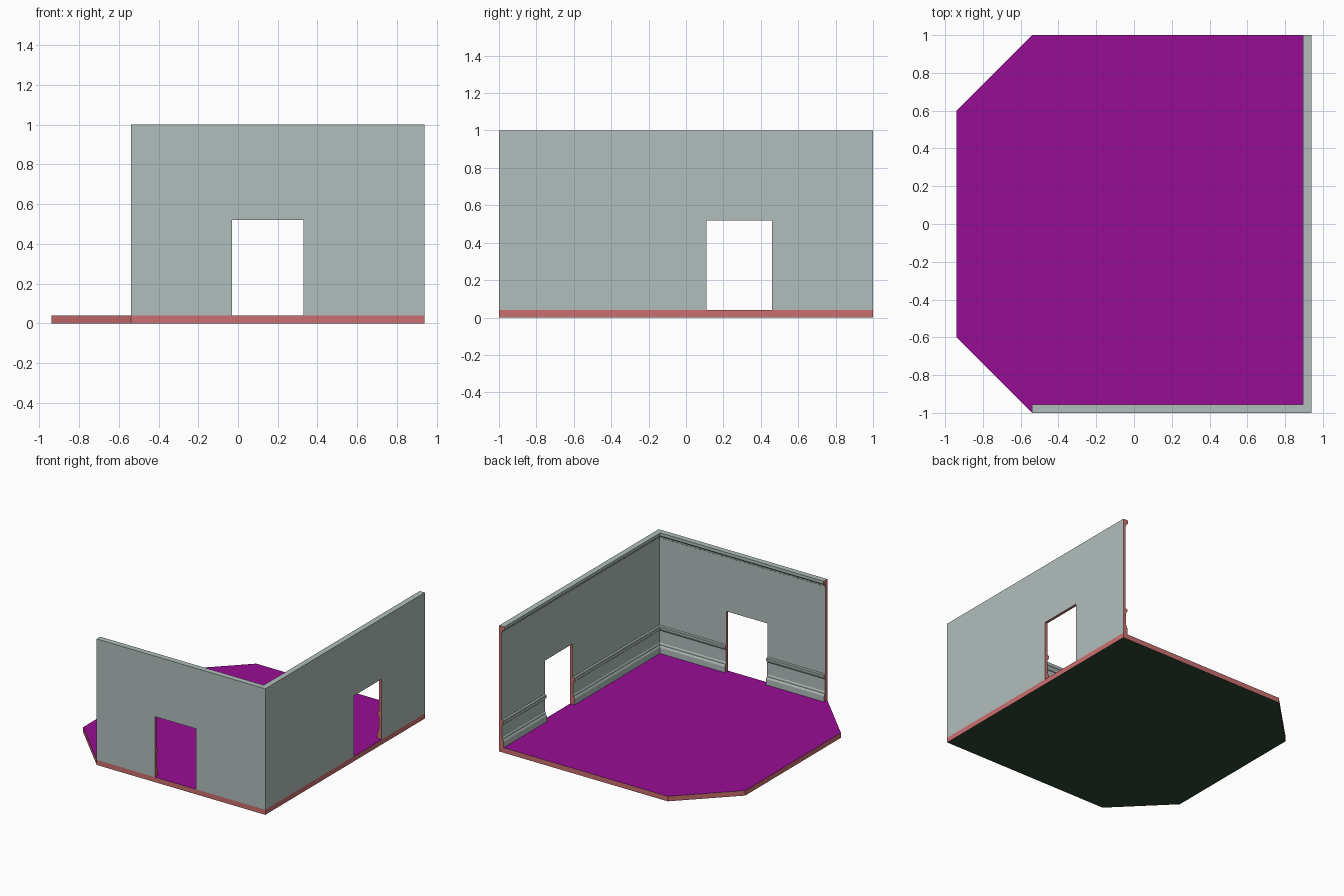
import bpy

if "Cube" in bpy.data.objects:
    bpy.data.objects.remove(bpy.data.objects["Cube"])

X0, X1, Y0, Y1 = -0.54, 0.94, -1.0, 1.0      # wall extents
FLOOR, HEAD, TOP = 0.04, 0.52, 1.0           # floor top, door head, wall top


def material(name, r, g, b):
    m = bpy.data.materials.new(name)
    m.diffuse_color = (r, g, b, 1)
    m.use_nodes = True
    m.node_tree.nodes["Principled BSDF"].inputs["Base Color"].default_value = m.diffuse_color
    return m


PLASTER = material("plaster", 0.44, 0.515, 0.497)
CUT = material("cut_edge", 0.60, 0.16, 0.16)
PURPLE = material("floor_purple", 0.305, 0.004, 0.296)
GREEN = material("underside_green", 0.03, 0.062, 0.037)


def make(name, verts, faces, slots, mats):
    me = bpy.data.meshes.new(name)
    me.from_pydata(verts, [], faces)
    for m in mats:
        me.materials.append(m)
    for p, s in zip(me.polygons, slots):
        p.material_index = s
    me.update()
    ob = bpy.data.objects.new(name, me)
    bpy.context.collection.objects.link(ob)
    return ob


# Stations along the L-shaped wall: depth d is measured inward from outside
def front(x):
    return lambda d, z: (x, Y0 + d, z)


def corner(d, z):
    return (X1 - d, Y0 + d, z)


def right(y):
    return lambda d, z: (X1 - d, y, z)


def sweep(name, profile, stations, open_edges, soffits=()):
    """Sweep a wall section along stations, with mitred corner and red cut ends."""
    n = len(profile)
    verts = [st(d, z) for st in stations for d, z in profile]
    faces, slots = [], []
    for k in range(len(stations) - 1):
        a, b = k * n, (k + 1) * n
        for i in range(n):
            j = (i + 1) % n
            if i in open_edges and k not in soffits:
                continue
            faces.append((a + i, a + j, b + j, b + i))
            slots.append(1 if i in open_edges else 0)
    last = (len(stations) - 1) * n
    faces += [tuple(reversed(range(n))), tuple(range(last, last + n))]
    slots += [1, 1]
    return make(name, verts, faces, slots, [PLASTER, CUT])


# Floor slab with two clipped corners
outline = [(-0.94, -0.6), (X0, Y0), (X1, Y0), (X1, Y1), (X0, Y1), (-0.94, 0.6)]
n = len(outline)
verts = [(x, y, z) for z in (0, FLOOR) for x, y in outline]
faces = [tuple(reversed(range(n))), tuple(range(n, 2 * n))]
faces += [(i, (i + 1) % n, (i + 1) % n + n, i + n) for i in range(n)]
make("floor_slab", verts, faces, [0, 1] + [2] * n, [GREEN, PURPLE, CUT])

# Lower wall section: skirting, wainscot, chair rail, plain wall
lower = [(0.040, FLOOR), (0.040, 0.085), (0.036, 0.095), (0.030, 0.10),
         (0.030, 0.112), (0.026, 0.118), (0.026, 0.215), (0.032, 0.222),
         (0.038, 0.235), (0.038, 0.247), (0.034, 0.252), (0.022, 0.255),
         (0.022, HEAD), (0, HEAD), (0, FLOOR)]
hidden = (12, 14)   # faces buried in the upper wall and the floor
sweep("front_wall_left_of_door", lower, [front(X0), front(-0.03)], hidden)
sweep("corner_wall", lower, [front(0.33), corner, right(0.11)], hidden)
sweep("right_wall_beyond_door", lower, [right(0.46), right(Y1)], hidden)

# Upper wall section with crown moulding, spanning both doorways
upper = [(0.022, HEAD), (0.022, 0.948), (0.028, 0.952), (0.030, 0.962),
         (0.038, 0.972), (0.045, 0.976), (0.045, TOP), (0, TOP), (0, HEAD)]
sweep("upper_wall_with_crown", upper,
      [front(X0), front(-0.03), front(0.33), corner,
       right(0.11), right(0.46), right(Y1)], (8,), soffits=(1, 4))
